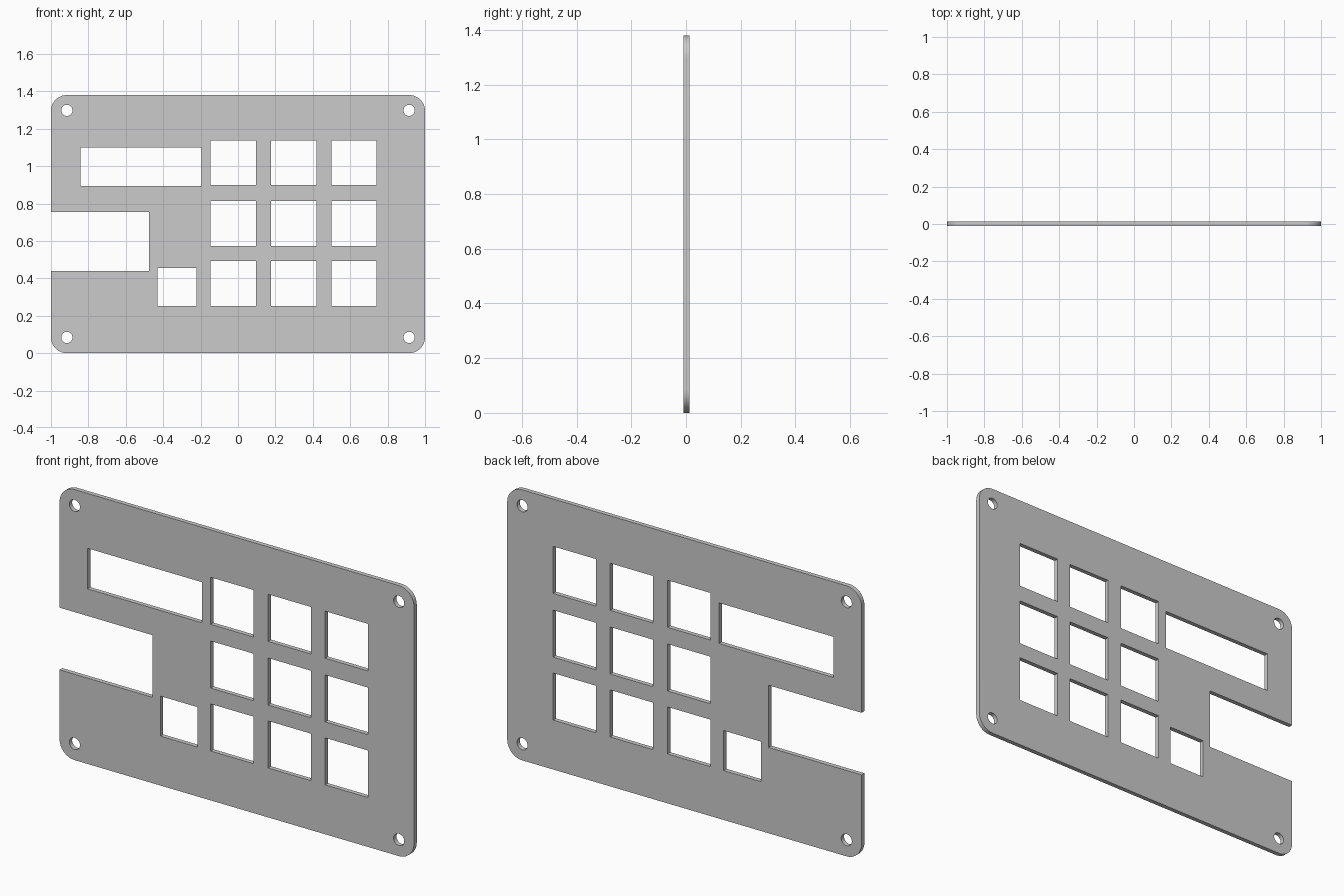
import bpy, bmesh
from math import sin, cos, pi, radians

if "Cube" in bpy.data.objects:
    bpy.data.objects.remove(bpy.data.objects["Cube"])

W, H, R = 1.0, 1.38, 0.085      # half width, height, corner radius
Y0, Y1 = -0.010, 0.013          # front and back of the sheet


def arc(cx, cz, r, a0, a1, n):
    return [(cx + r * cos(a0 + (a1 - a0) * i / n),
             cz + r * sin(a0 + (a1 - a0) * i / n)) for i in range(n + 1)]


def rect(x0, x1, z0, z1):
    return [(x0, z0), (x1, z0), (x1, z1), (x0, z1)]


# Rounded outline with the open notch in the left edge
loops = [
    arc(-W + R, R, R, pi, 1.5 * pi, 12)
    + arc(W - R, R, R, 1.5 * pi, 2 * pi, 12)
    + arc(W - R, H - R, R, 0, pi / 2, 12)
    + arc(-W + R, H - R, R, pi / 2, pi, 12)
    + [(-W, 0.755), (-0.475, 0.755), (-0.475, 0.438), (-W, 0.438)]
]

# Display window and small switch window
loops.append(rect(-0.842, -0.195, 0.893, 1.10))
loops.append(rect(-0.431, -0.222, 0.252, 0.456))

# Three by three grid of key windows
for x in (-0.147, 0.177, 0.499):
    for z in (0.252, 0.573, 0.898):
        loops.append(rect(x, x + 0.242, z, z + 0.24))

# Screw holes in the corners
for x in (-0.915, 0.915):
    for z in (0.084, 1.298):
        loops.append(arc(x, z, 0.03, 0, 2 * pi, 32)[:-1])

# Flat filled curve: inner loops become openings
curve = bpy.data.curves.new("panel_profile", 'CURVE')
curve.dimensions = '2D'
curve.fill_mode = 'BOTH'
curve.extrude = (Y1 - Y0) / 2
for pts in loops:
    s = curve.splines.new('POLY')
    s.points.add(len(pts) - 1)
    for p, (x, z) in zip(s.points, pts):
        p.co = (x, z, 0, 1)
    s.use_cyclic_u = True

profile = bpy.data.objects.new("panel_profile", curve)
bpy.context.collection.objects.link(profile)
bpy.context.view_layer.update()
mesh = bpy.data.meshes.new_from_object(
    profile.evaluated_get(bpy.context.evaluated_depsgraph_get()))
bpy.data.objects.remove(profile)

# Weld the caps to the walls
bm = bmesh.new()
bm.from_mesh(mesh)
bmesh.ops.remove_doubles(bm, verts=bm.verts, dist=1e-5)
bmesh.ops.recalc_face_normals(bm, faces=bm.faces)
bm.to_mesh(mesh)
bm.free()

# Stand the face plate upright
mesh.name = "face_plate"
plate = bpy.data.objects.new("face_plate", mesh)
plate.rotation_euler = (radians(90), 0, 0)
plate.location.y = (Y0 + Y1) / 2
bpy.context.collection.objects.link(plate)
bpy.context.view_layer.objects.active = plate
plate.select_set(True)
bpy.ops.object.shade_smooth_by_angle(angle=radians(30))
